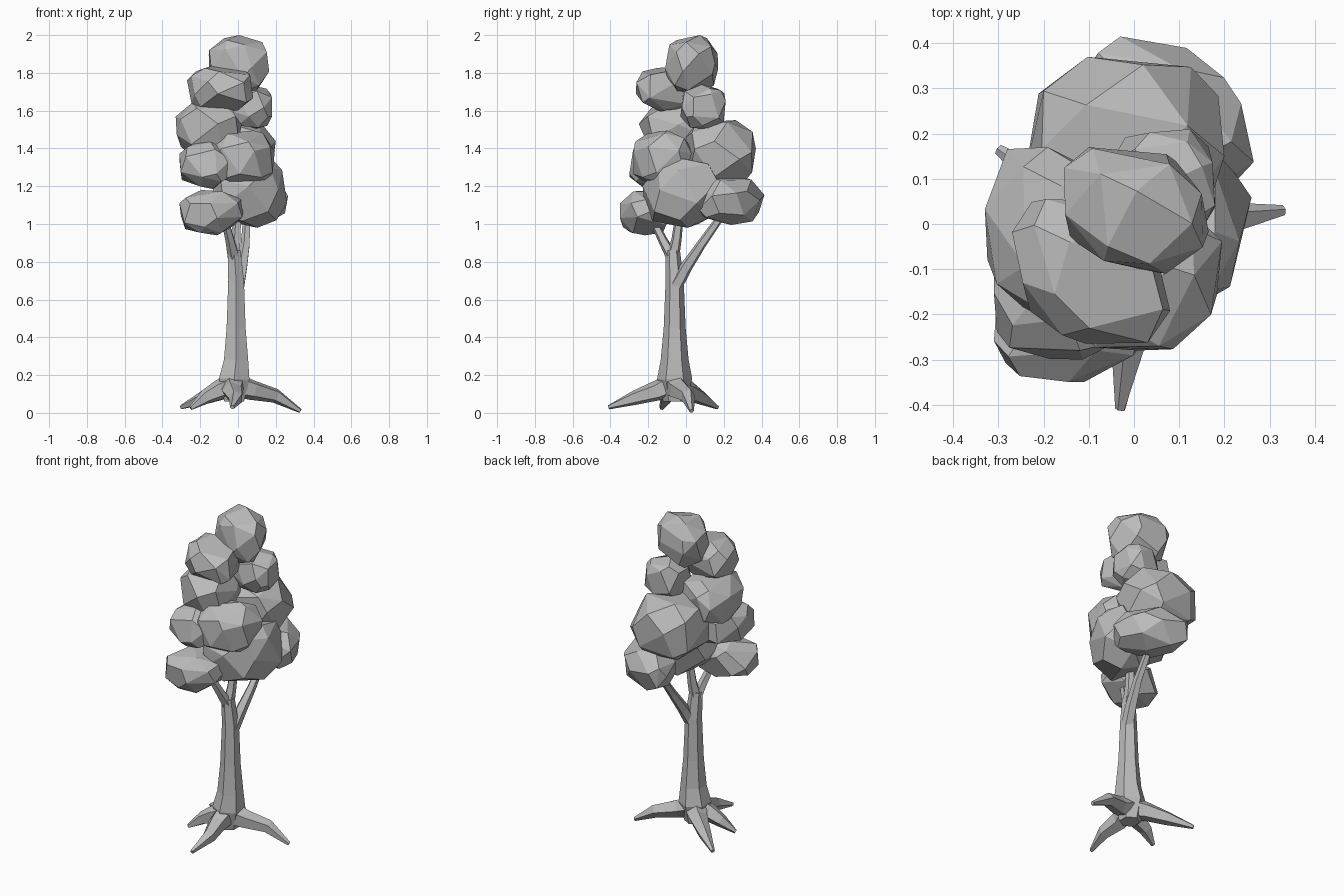
import bpy, bmesh, math, random
from mathutils import Vector

if "Cube" in bpy.data.objects:
    bpy.data.objects.remove(bpy.data.objects["Cube"], do_unlink=True)

grey = bpy.data.materials.new("plain_grey")
grey.use_nodes = True
grey.diffuse_color = (0.5, 0.5, 0.5, 1)
grey.node_tree.nodes["Principled BSDF"].inputs["Base Color"].default_value = (0.5, 0.5, 0.5, 1)


def finish(bm, name):
    bmesh.ops.recalc_face_normals(bm, faces=bm.faces)
    mesh = bpy.data.meshes.new(name)
    bm.to_mesh(mesh)
    bm.free()
    mesh.materials.append(grey)
    obj = bpy.data.objects.new(name, mesh)
    bpy.context.collection.objects.link(obj)
    return obj


def limb(name, path, sides=6):
    """Faceted tapered tube through (x, y, z, radius) points."""
    bm = bmesh.new()
    points = [Vector(p[:3]) for p in path]
    rings = []
    for i, (point, step) in enumerate(zip(points, path)):
        along = points[min(i + 1, len(points) - 1)] - points[max(i - 1, 0)]
        turn = Vector((0, 0, 1)).rotation_difference(along.normalized())
        ring = []
        for k in range(sides):
            a = math.tau * (k + 0.5) / sides
            offset = Vector((math.cos(a), math.sin(a), 0)) * step[3]
            ring.append(bm.verts.new(point + turn @ offset))
        rings.append(ring)
    for low, high in zip(rings, rings[1:]):
        for k in range(sides):
            n = (k + 1) % sides
            bm.faces.new((low[k], low[n], high[n], high[k]))
    bm.faces.new(rings[0])
    bm.faces.new(rings[-1])
    return finish(bm, name)


def clump(name, centre, radii, skew, seed, count=26, boxiness=0.8):
    """Irregular, slightly boxy boulder of leaves fitted to the given half sizes.

    A positive skew lengthens it along the x = y diagonal, a negative one across it.
    """
    rng = random.Random(seed)
    bm = bmesh.new()
    spin = rng.uniform(0, math.tau)
    for i in range(count):
        z = 1 - 2 * (i + 0.5) / count
        a = spin + i * math.pi * (3 - math.sqrt(5))
        r = math.sqrt(1 - z * z)
        p = Vector((r * math.cos(a), r * math.sin(a), z))
        p += Vector([rng.uniform(-0.2, 0.2) for _ in range(3)])
        p.normalize()
        x, y, z = [math.copysign(abs(c) ** boxiness, c) for c in p]
        bm.verts.new((x + skew * y, y + skew * x, z))
    bmesh.ops.convex_hull(bm, input=bm.verts)
    loose = [v for v in bm.verts if not v.link_faces]
    bmesh.ops.delete(bm, geom=loose, context='VERTS')
    # merge near-flat triangles into larger facets
    bmesh.ops.dissolve_limit(bm, angle_limit=math.radians(15),
                             verts=bm.verts, edges=bm.edges)
    for axis in range(3):
        values = [v.co[axis] for v in bm.verts]
        low, high = min(values), max(values)
        for v in bm.verts:
            t = 2 * (v.co[axis] - low) / (high - low) - 1
            v.co[axis] = centre[axis] + t * radii[axis]
    return finish(bm, name)


# Trunk with a flared foot, then its upper fork
limb("trunk", [(-.02, -.06, .06, .06), (-.02, -.06, .18, .093), (-.01, -.06, .28, .074),
               (-.01, -.06, .45, .058), (-.01, -.06, .7, .048), (-.02, -.07, .86, .038)])
limb("middle_branch", [(-.02, -.07, .82, .036), (-.01, -.05, .92, .028), (0, -.03, 1.08, .022)], 5)
limb("front_branch", [(-.02, -.07, .82, .034), (-.04, -.12, .91, .026), (-.07, -.18, 1.03, .02)], 5)
limb("back_branch", [(0, -.06, .66, .038), (.02, 0, .77, .034),
                     (.04, .08, .89, .026), (.05, .2, 1.06, .02)], 5)

# Spreading roots: foot, knee and pointed tip
roots = {
    "front_root": [(-.03, -.16, .115), (-.01, -.27, .08), (-.03, -.41, .03)],
    "left_root": [(.08, -.04, .12), (.2, .01, .09), (.33, .03, .01)],
    "right_root": [(-.1, -.09, .12), (-.17, -.1, .085), (-.25, -.13, .025)],
    "back_root": [(-.09, .01, .12), (-.18, .08, .08), (-.3, .165, .03)],
}
for name, (foot, knee, tip) in roots.items():
    limb(name, [(-.02, -.06, .15, .07), (*foot, .055), (*knee, .04), (*tip, .012)], 5)

# Leaf clumps from crown to skirt: centre, half sizes, skew
clumps = {
    "crown_clump": ((.005, .03, 1.85), (.16, .14, .15), -.1),
    "upper_front_clump": ((-.095, -.105, 1.715), (.175, .16, .12), -.13),
    "upper_back_clump": ((.065, .09, 1.62), (.115, .12, .12), 0),
    "middle_right_clump": ((-.155, -.04, 1.505), (.175, .21, .145), -.1),
    "middle_back_clump": ((-.02, .18, 1.365), (.22, .19, .185), 0),
    "middle_front_clump": ((.035, -.125, 1.345), (.16, .155, .15), .1),
    "lower_right_clump": ((-.155, -.135, 1.31), (.155, .165, .125), .03),
    "lower_left_clump": ((.06, -.03, 1.17), (.2, .2, .19), .14),
    "skirt_front_clump": ((-.14, -.21, 1.06), (.17, .14, .12), .05),
    "skirt_back_clump": ((.08, .24, 1.125), (.185, .175, .13), -.2),
}
for seed, (name, (centre, radii, skew)) in enumerate(clumps.items()):
    clump(name, centre, radii, skew, seed + 3)
